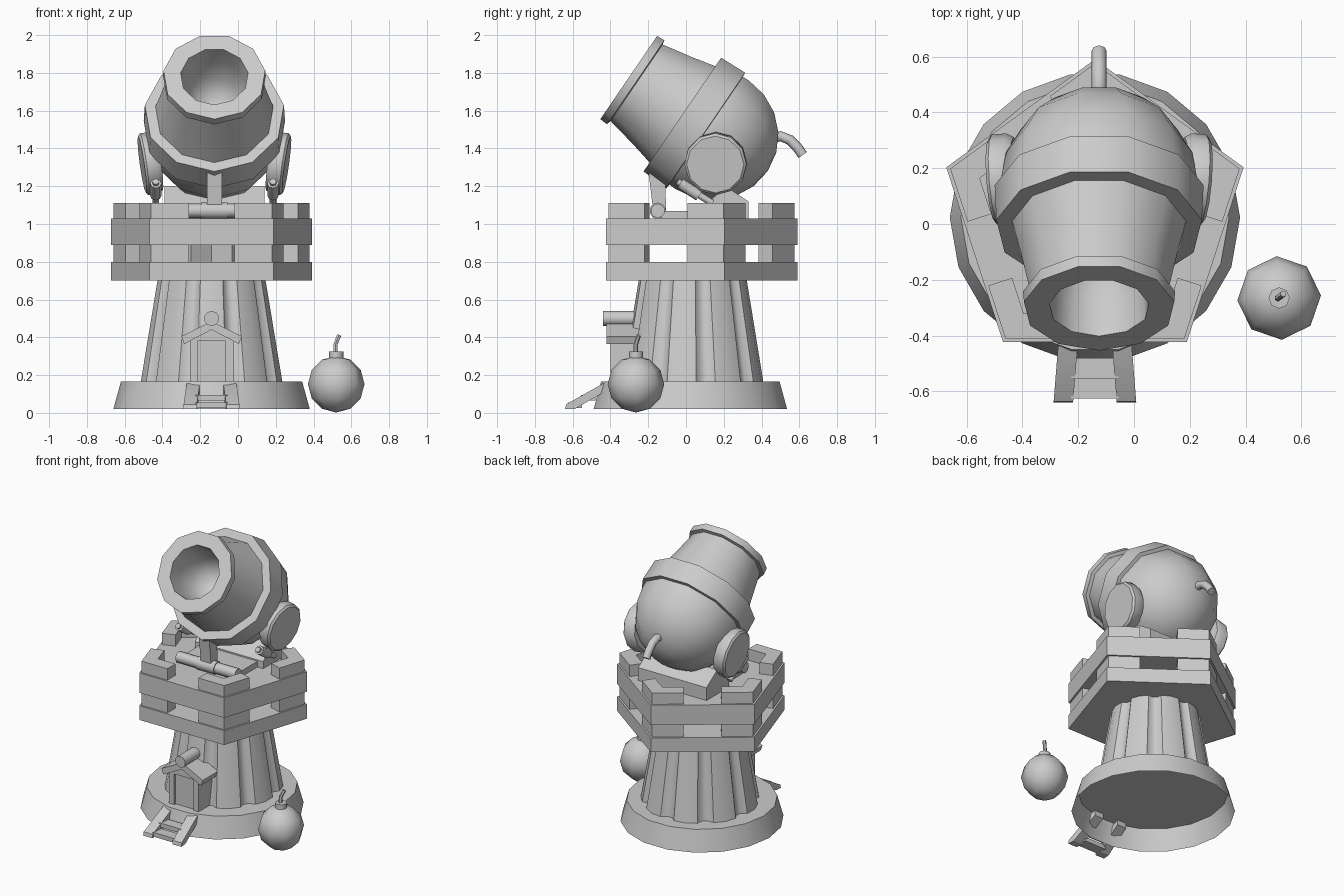
import bpy, bmesh, math
from mathutils import Matrix, Vector

if "Cube" in bpy.data.objects:
    bpy.data.objects.remove(bpy.data.objects["Cube"])

CX, CY = -0.14, 0.03          # tower axis
GX = -0.125                   # gun axis
grey = bpy.data.materials.new("stone_grey")
grey.diffuse_color = (0.6, 0.6, 0.6, 1)
grey.use_nodes = True
grey.node_tree.nodes["Principled BSDF"].inputs["Base Color"].default_value = grey.diffuse_color


def loft(name, rings, angle=50, matrix=None, open_start=False):
    """Skin a list of equal rings and cap the ends."""
    bm = bmesh.new()
    vs = [[bm.verts.new(p) for p in r] for r in rings]
    n = len(rings[0])
    for a, b in zip(vs, vs[1:]):
        for i in range(n):
            j = (i + 1) % n
            bm.faces.new((a[i], a[j], b[j], b[i]))
    if not open_start:
        bm.faces.new(vs[0])
    bm.faces.new(vs[-1])
    bmesh.ops.remove_doubles(bm, verts=bm.verts, dist=1e-5)
    bmesh.ops.recalc_face_normals(bm, faces=bm.faces)
    if matrix:
        bm.transform(matrix)
    me = bpy.data.meshes.new(name)
    bm.to_mesh(me)
    bm.free()
    me.shade_smooth()
    me.set_sharp_from_angle(angle=math.radians(angle))
    me.materials.append(grey)
    ob = bpy.data.objects.new(name, me)
    bpy.context.collection.objects.link(ob)
    return ob


def circle(r, z, n, phase=0.0, cx=0.0, cy=0.0):
    return [(cx + r * math.cos(phase + math.tau * i / n),
             cy + r * math.sin(phase + math.tau * i / n), z) for i in range(n)]


def lathe(name, profile, n, matrix=None, phase=0.0, angle=50):
    return loft(name, [circle(r, z, n, phase) for r, z in profile], angle, matrix)


def prism(name, pts, z0, z1):
    return loft(name, [[(x, y, z) for x, y in pts] for z in (z0, z1)], 25)


def side_prism(name, pts, x0, x1):
    """Extrude a (y, z) outline along x."""
    return loft(name, [[(x, y, z) for y, z in pts] for x in (x0, x1)], 25)


def front_prism(name, pts, y0, y1):
    """Extrude an (x, z) outline along y."""
    return loft(name, [[(x, y, z) for x, z in pts] for y in (y0, y1)], 25)


def tube(name, path, r, n=8):
    """Round rod along a path of points."""
    path = [Vector(p) for p in path]
    rings = []
    for i, p in enumerate(path):
        d = path[min(i + 1, len(path) - 1)] - path[max(i - 1, 0)]
        u = d.cross(Vector((1, 0, 0)) if abs(d.x) < 0.8 * d.length else Vector((0, 1, 0))).normalized()
        v = d.cross(u).normalized()
        rings.append([p + r * (math.cos(math.tau * k / n) * u + math.sin(math.tau * k / n) * v)
                      for k in range(n)])
    return loft(name, rings)


# --- Tower: hollow round foot and fluted shaft
loft("tower_foot", [circle(0.52, 0.02, 18, 0, CX, 0.023), circle(0.48, 0.165, 18, 0, CX, 0.023)],
     open_start=True)


def fluted(r, z):
    pts = []
    for i in range(9):
        for frac, k in ((-0.30, 1), (0.0, 1.02), (0.30, 1), (0.42, 0.91), (0.58, 0.91)):
            a = -math.pi / 2 + math.tau * (i + frac) / 9
            pts.append((CX + k * r * math.cos(a), CY + 0.01 + k * r * math.sin(a), z))
    return pts


loft("tower_shaft", [fluted(0.373, 0.165), fluted(0.285, 0.70)], 45)

# --- Five sided platform: two slabs joined by corner battlements
def pentagon(r):
    return [(CX + r * math.cos(math.radians(18 + 72 * i)),
             CY + r * math.sin(math.radians(18 + 72 * i))) for i in range(5)]


prism("platform_floor", pentagon(0.56), 0.70, 0.80)
prism("platform_deck", pentagon(0.56), 0.89, 1.03)

corners = [Vector(p) for p in pentagon(0.545)]
mid = Vector((CX, CY))
L, T = 0.20, 0.09
for i, v in enumerate(corners):
    to_mid = (mid - v).normalized()
    arms = []
    for w in (corners[i - 1], corners[(i + 1) % 5]):
        d = (w - v).normalized()
        inward = (to_mid - d * to_mid.dot(d)).normalized()
        arms.append((v + d * L, v + d * L + inward * T))
    notch = v + to_mid * (T / math.sin(math.radians(54)))
    prism("corner_battlement", [v, *arms[0], notch, arms[1][1], arms[1][0]], 0.80, 1.11)

# --- Cradle beneath the gun
side_prism("cradle_base", [(-0.13, 1.03), (0.12, 1.03), (0.12, 1.07), (-0.13, 1.07)], GX - 0.22, GX + 0.22)
side_prism("cradle_block", [(0.08, 1.03), (0.33, 1.03), (0.33, 1.12), (0.21, 1.20), (0.08, 1.08)],
           GX - 0.265, GX + 0.265)
side_prism("support_arm", [(-0.20, 1.29), (-0.11, 1.21), (-0.105, 1.07), (-0.175, 1.08)], GX - 0.04, GX + 0.04)
tube("hinge_pin", [(GX - 0.23, -0.15, 1.07), (GX + 0.23, -0.15, 1.07)], 0.038, 10)
tube("hinge_sleeve", [(GX - 0.07, -0.15, 1.07), (GX + 0.07, -0.15, 1.07)], 0.044, 10)

# --- Gun barrel, its local z pointing out of the muzzle
gun = Matrix.Translation((GX, -0.30, 1.78)) @ Matrix.Rotation(math.radians(55.7), 4, 'X')
SC, SR = -0.533, 0.354        # breech ball centre and radius
bore = [(0, -0.34), (0.09, -0.32), (0.15, -0.24), (0.175, -0.12), (0.18, 0)]
rim = [(0.272, 0), (0.275, -0.045), (0.25, -0.05)]
body = [(0.285, -0.22), (0.315, -0.345)]
collar = [(0.372, -0.345), (0.378, -0.495), (0.352, -0.497)]
ball = [(SR * math.cos(math.radians(a)), SC - SR * math.sin(math.radians(a)))
        for a in (0, 18, 36, 54, 72)] + [(0, SC - SR)]
lathe("gun_barrel", bore + rim + body + collar + ball, 11, gun, -math.pi / 2, 45)

# --- Side discs and small pistons
for s in (-1, 1):
    normal = Vector((s * 1.0, -0.08, -0.14)).normalized()
    rot = normal.to_track_quat('Z', 'Y').to_matrix().to_4x4()
    m = Matrix.Translation((GX + s * 0.383, 0.155, 1.315)) @ rot
    lathe("side_disc", [(0.15, -0.09), (0.165, -0.065), (0.165, -0.012), (0.152, 0)], 12, m, angle=40)
    x = GX + s * 0.31
    tube("piston_body", [(x, -0.03, 1.215), (x, 0.07, 1.15)], 0.03)
    tube("piston_rod", [(x, -0.045, 1.225), (x, 0.14, 1.11)], 0.018)

# --- Gun fuse
tube("gun_fuse", [(GX, 0.44, 1.45), (GX, 0.50, 1.465), (GX, 0.55, 1.445),
                  (GX, 0.59, 1.405), (GX, 0.618, 1.365)], 0.027)

# --- Doorway with gabled roof
DX = -0.14
prism("door_panel", [(DX - 0.08, -0.385), (DX + 0.08, -0.385), (DX + 0.08, -0.25), (DX - 0.08, -0.25)], 0.165, 0.42)
for s in (-1, 1):
    prism("door_post", [(DX + s * a, b) for a, b in ((0.075, -0.40), (0.115, -0.40), (0.115, -0.25), (0.075, -0.25))],
          0.165, 0.40)
    front_prism("roof_slab", [(DX + s * a, b) for a, b in ((0, 0.485), (0.16, 0.405), (0.145, 0.365), (0, 0.44))],
                -0.42, -0.25)
front_prism("door_gable", [(DX - 0.115, 0.38), (DX + 0.115, 0.38), (DX, 0.45)], -0.40, -0.25)
tube("roof_ridge", [(DX, -0.44, 0.50), (DX, -0.26, 0.50)], 0.04, 10)

# --- Entry steps
for s in (-1, 1):
    ob = side_prism("step_rail", [(-0.64, 0.02), (-0.59, 0.02), (-0.40, 0.13), (-0.40, 0.165), (-0.44, 0.155), (-0.635, 0.045)],
                    DX + s * 0.075, DX + s * 0.145)
    for v in ob.data.vertices:      # splay outwards towards the ground
        v.co.x += s * (-v.co.y - 0.60) * 0.08
for y, z in ((-0.59, 0.045), (-0.52, 0.085)):
    side_prism("step_tread", [(y - 0.035, z - 0.02), (y + 0.04, z - 0.02), (y + 0.04, z + 0.01), (y - 0.035, z + 0.01)],
               DX - 0.085, DX + 0.085)

# --- Round bomb
at_bomb = Matrix.Translation((0.52, -0.265, 0))
ring = [(0.15 * math.sin(math.radians(a)), 0.152 - 0.15 * math.cos(math.radians(a)))
        for a in (0, 30, 60, 90, 120, 150, 180)]
lathe("bomb_ball", ring, 8, at_bomb, phase=0.06)
lathe("bomb_neck", [(0.038, 0.28), (0.038, 0.325)], 8, at_bomb)
tube("bomb_fuse", [(0.515, -0.265, 0.32), (0.517, -0.265, 0.365), (0.535, -0.25, 0.41)], 0.012, 6)
